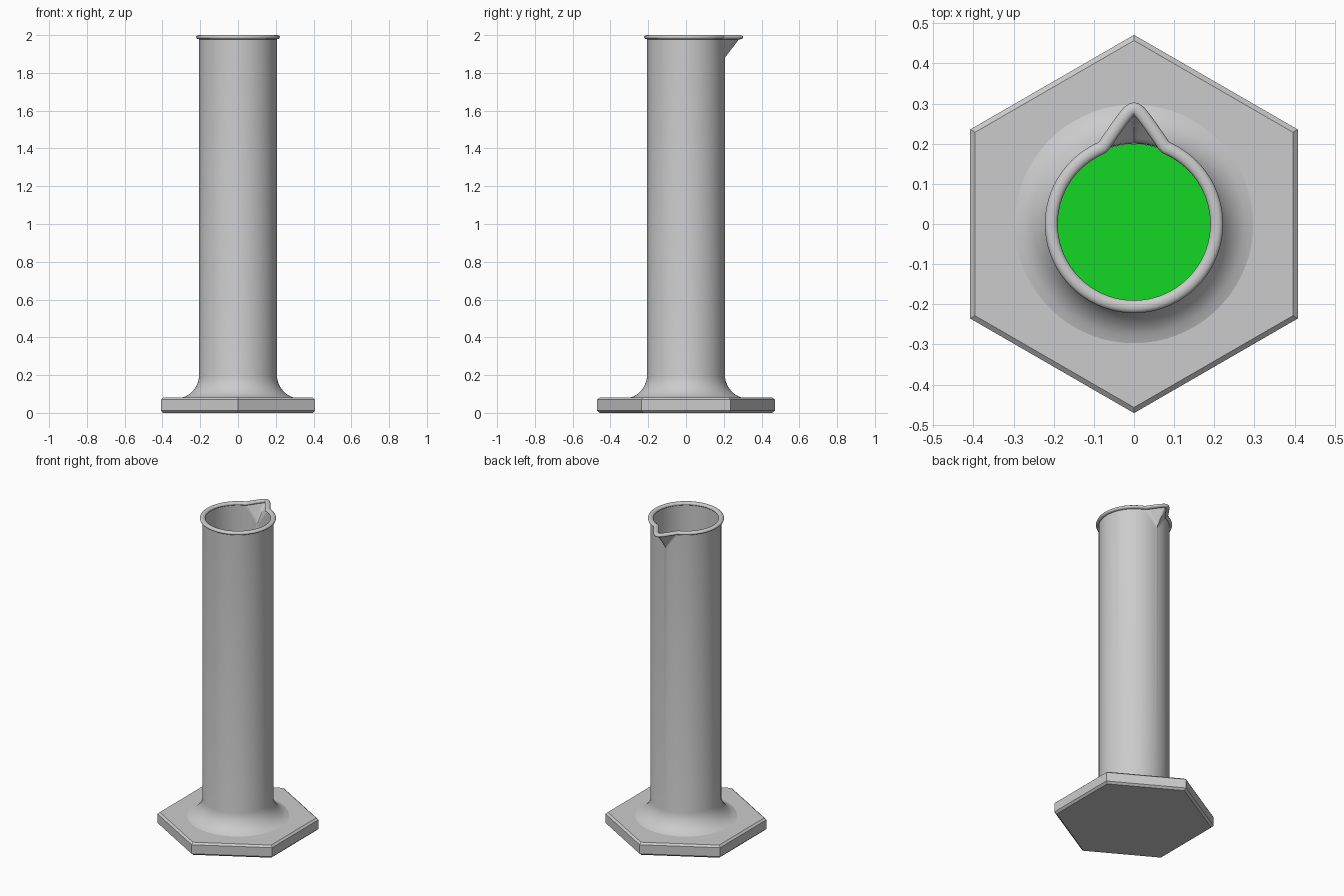
import bpy, bmesh, math
from mathutils import Vector

if "Cube" in bpy.data.objects:
    bpy.data.objects.remove(bpy.data.objects["Cube"])


def material(name, rgb):
    m = bpy.data.materials.new(name)
    m.diffuse_color = (*rgb, 1.0)
    m.use_nodes = True
    m.node_tree.nodes["Principled BSDF"].inputs["Base Color"].default_value = m.diffuse_color
    return m


GREY = material("pale grey glass", (0.60, 0.60, 0.60))
GREEN = material("green liquid", (0.006, 0.68, 0.018))


def finish(name, bm, mat, angle=35):
    bmesh.ops.recalc_face_normals(bm, faces=bm.faces)
    me = bpy.data.meshes.new(name)
    bm.to_mesh(me)
    bm.free()
    me.materials.append(mat)
    ob = bpy.data.objects.new(name, me)
    bpy.context.collection.objects.link(ob)
    bpy.ops.object.select_all(action='DESELECT')
    ob.select_set(True)
    bpy.context.view_layer.objects.active = ob
    bpy.ops.object.shade_smooth_by_angle(angle=math.radians(angle))
    return ob


def section(r, k=0.0):
    """Closed outline: circle of radius r with a pouring spout of size k on +y."""
    pts = []
    half = 0.1
    n = 40
    for i in range(n + 1):
        x = half - 2 * half * i / n
        y = math.sqrt(r * r - x * x)
        if k > 0:
            tip = r + 0.081 * k - 1.5 * (math.hypot(x, 0.015 * k) - 0.015 * k)
            y = max(y, tip)
        pts.append(Vector((x, y)))
    a0 = math.atan2(math.sqrt(r * r - half * half), -half)
    sweep = 2 * math.pi - 2 * (a0 - math.pi / 2)
    m = 60
    for i in range(1, m):
        a = a0 + sweep * i / m
        pts.append(Vector((r * math.cos(a), r * math.sin(a))))
    return pts


def offset(pts, d):
    """Move an outline outwards along its own normal."""
    out = []
    for i, p in enumerate(pts):
        t = pts[(i + 1) % len(pts)] - pts[i - 1]
        out.append(p + Vector((t.y, -t.x)).normalized() * d)
    return out


def loft(bm, rows, wrap=False, cap_ends=False):
    """Join rings of (outline, z) with quads."""
    rings = [[bm.verts.new((p.x, p.y, z)) for p in pts] for pts, z in rows]
    pairs = list(zip(rings, rings[1:]))
    if wrap:
        pairs.append((rings[-1], rings[0]))
    for a, b in pairs:
        for i in range(len(a)):
            j = (i + 1) % len(a)
            bm.faces.new((a[i], a[j], b[j], b[i]))
    if cap_ends:
        bm.faces.new(rings[0])
        bm.faces.new(rings[-1])


# tube: flared foot, outer wall, spout, then back down the inner wall to the floor
R_OUT, R_IN = 0.206, 0.2
Z_SPOUT, Z_RIM = 1.88, 1.987
rows = [(section(R_OUT), 0.06)]
foot = [(0.30, 0.08), (0.276, 0.088), (0.255, 0.101), (0.237, 0.119),
        (0.222, 0.14), (0.212, 0.163), (R_OUT, 0.19)]
rows = [(section(r), z) for r, z in foot]
levels = [i / 10 for i in range(11)]
spout_z = [Z_SPOUT + (Z_RIM - Z_SPOUT) * k for k in levels]
rows += [(section(R_OUT, k), z) for k, z in zip(levels, spout_z)]
rows += [(section(R_IN, k), z) for k, z in reversed(list(zip(levels, spout_z)))]
rows.append((section(R_IN), 0.09))
bm = bmesh.new()
loft(bm, rows, cap_ends=True)
finish("cylinder_wall", bm, GREY)

# rounded rim that follows the spout
path = section(R_OUT, 1.0)
rim = []
for i in range(12):
    a = 2 * math.pi * i / 12
    rim.append((offset(path, 0.016 * math.cos(a)), 1.989 + 0.011 * math.sin(a)))
bm = bmesh.new()
loft(bm, rim, wrap=True)
finish("rim", bm, GREY, 50)

# hexagonal base with chamfered edges
HEX = 0.471


def hexagon(r):
    return [Vector((r * math.sin(i * math.pi / 3), r * math.cos(i * math.pi / 3)))
            for i in range(6)]


bm = bmesh.new()
loft(bm, [(hexagon(HEX - 0.014), 0), (hexagon(HEX), 0.012),
          (hexagon(HEX), 0.07), (hexagon(HEX - 0.014), 0.081)], cap_ends=True)
finish("base", bm, GREY, 20)

# liquid inside the tube
bm = bmesh.new()
loft(bm, [(section(0.1995), 0.095), (section(0.1995), 1.36)], cap_ends=True)
finish("liquid", bm, GREEN)
